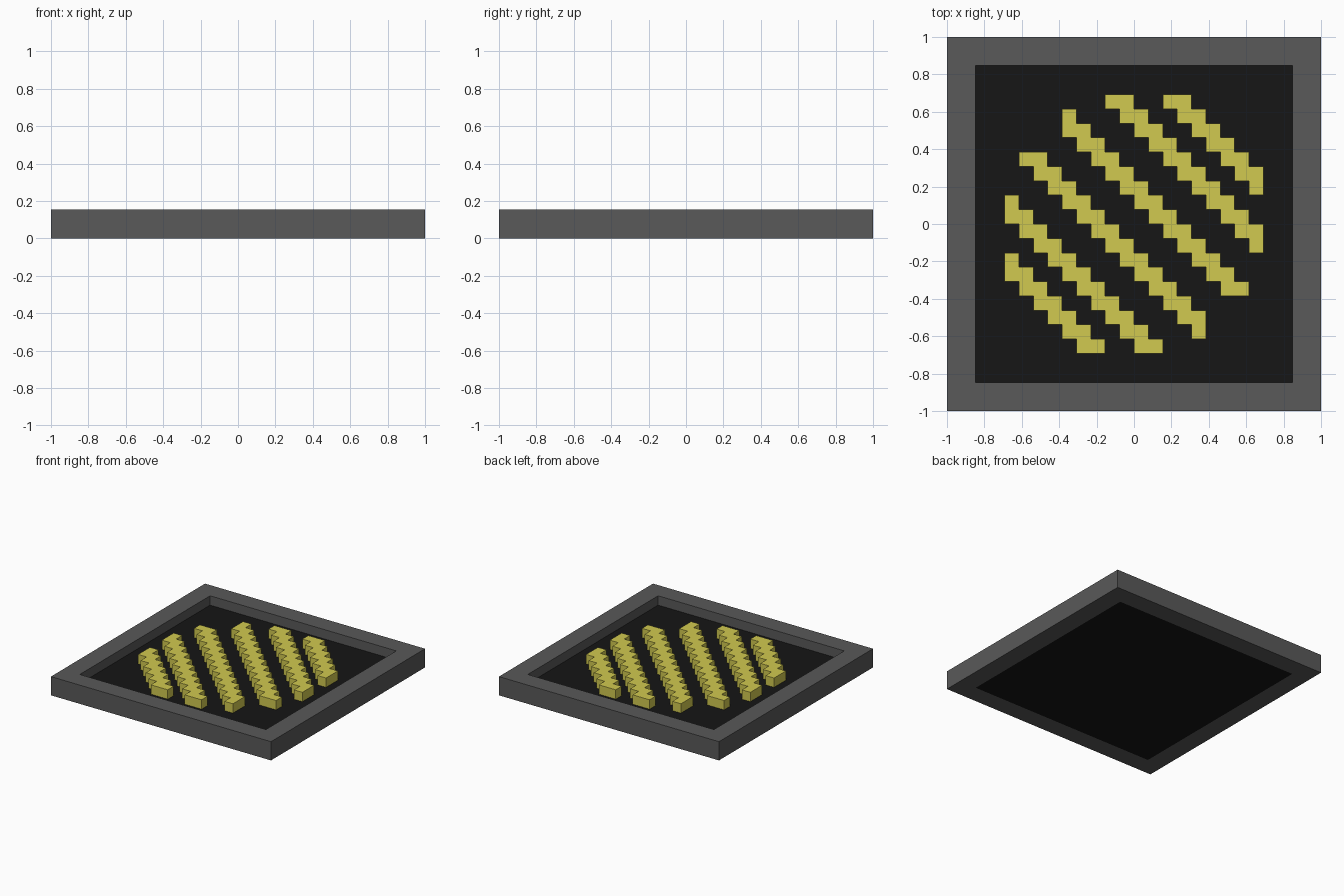
import bpy
import bmesh

CELL = 1 / 13           # everything sits on a square grid of this size
HALF = 13               # outer half width, in cells
OPENING = 11            # half width of the opening, in cells

if "Cube" in bpy.data.objects:
    bpy.data.objects.remove(bpy.data.objects["Cube"], do_unlink=True)


def material(name, color):
    mat = bpy.data.materials.new(name)
    mat.use_nodes = True
    mat.diffuse_color = (*color, 1)
    bsdf = next(n for n in mat.node_tree.nodes if n.type == "BSDF_PRINCIPLED")
    bsdf.inputs["Base Color"].default_value = (*color, 1)
    return mat


def add_face(bm, corners):
    """Flat upward-facing quad, corners in cells."""
    bm.faces.new([bm.verts.new((x * CELL, y * CELL, 0)) for x, y in corners])


def rectangle(x0, y0, x1, y1):
    return [(x0, y0), (x1, y0), (x1, y1), (x0, y1)]


def finish(name, bm, mat, z, height):
    """Turn a flat outline into a slab standing at height z."""
    bmesh.ops.remove_doubles(bm, verts=bm.verts, dist=0.001)
    bm.normal_update()
    mesh = bpy.data.meshes.new(name)
    bm.to_mesh(mesh)
    bm.free()
    mesh.materials.append(mat)
    obj = bpy.data.objects.new(name, mesh)
    obj.location.z = z * CELL
    bpy.context.collection.objects.link(obj)
    slab = obj.modifiers.new("Thickness", "SOLIDIFY")
    slab.thickness = height * CELL
    slab.offset = 1


frame_grey = material("frame grey", (0.1, 0.1, 0.1))
dark_grey = material("dark grey", (0.0078, 0.0078, 0.0078))
yellow = material("dull yellow", (0.64, 0.585, 0.08))

# Square frame: four mitred sides around an open middle
bm = bmesh.new()
outer = rectangle(-HALF, -HALF, HALF, HALF)
inner = rectangle(-OPENING, -OPENING, OPENING, OPENING)
for i in range(4):
    j = (i + 1) % 4
    add_face(bm, (outer[i], outer[j], inner[j], inner[i]))
finish("frame", bm, frame_grey, 0, 2)

# Recessed floor, flush with the frame underneath
bm = bmesh.new()
add_face(bm, inner)
finish("floor_panel", bm, dark_grey, 0, 1)

# Stepped diagonal bars, clipped to a disc
for number, diagonal in enumerate((-13, -9, -4, 1, 6, 10), 1):
    bm = bmesh.new()
    for row in range(-9, 9):
        for col in (diagonal - row, diagonal - row + 1):
            if (col + 0.5) ** 2 + (row + 0.5) ** 2 < 85:
                add_face(bm, rectangle(col, row, col + 1, row + 1))
    finish(f"diagonal_bar_{number}", bm, yellow, 1, 1)
